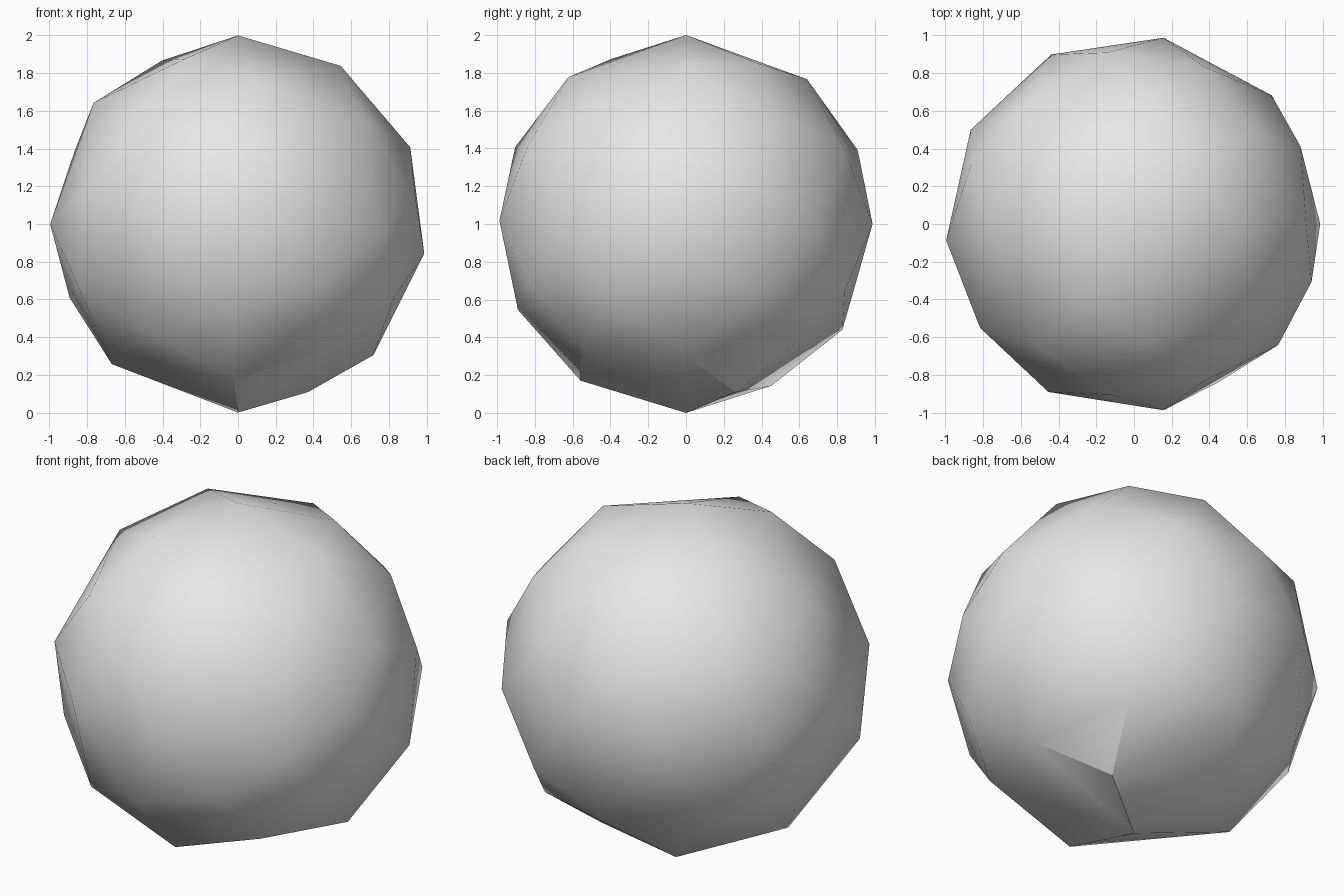
import bpy
import bmesh
from math import radians
from mathutils import Matrix, Vector

# Remove the default cube only
default_cube = bpy.data.objects.get("Cube")
if default_cube:
    bpy.data.objects.remove(default_cube, do_unlink=True)

RADIUS = 1.0

# Corners of the cut ball as (azimuth, latitude) in degrees, belt by belt
upper_cap = [(0, 57), (47, 58), (144, 60), (234, 61), (278, 51), (86, 50)]
upper_belt = [(0, 24), (36, 35), (66, 24), (99, 23), (133, 30), (160, 23),
              (181, 40), (231, 34), (262, 24), (293, 24), (324, 35)]
middle_belt = [(25, 13), (43, -2), (81, 0), (116, 0), (150, 0), (185, 0),
               (214, 10), (243, 1), (279, 1), (320, -3), (342, 8), (0, -9)]
lower_belt = [(25, -21), (64, -21), (92, -34), (134, -30), (166, -23),
              (206, -19), (233, -34), (267, -27), (298, -18), (334, -23)]
lower_cap = [(0, -44), (48, -39), (119, -59), (180, -48), (268, -56),
             (314, -39), (35, -63)]


def on_sphere(azimuth, latitude):
    """Point on the ball, with the ball resting on the ground plane."""
    tilt = Matrix.Rotation(radians(-latitude), 4, "Y")
    turn = Matrix.Rotation(radians(azimuth), 4, "Z")
    direction = turn @ tilt @ Vector((RADIUS, 0, 0))
    return direction + Vector((0, 0, RADIUS))


def flat_material(name, colour):
    material = bpy.data.materials.new(name)
    material.use_nodes = True
    material.diffuse_color = colour
    shader = material.node_tree.nodes["Principled BSDF"]
    shader.inputs["Base Color"].default_value = colour
    return material


def build_ball(name, corners, material):
    """Wrap flat facets around the corner points."""
    bm = bmesh.new()
    for corner in corners:
        bm.verts.new(on_sphere(*corner))
    bmesh.ops.convex_hull(bm, input=bm.verts[:])
    bmesh.ops.recalc_face_normals(bm, faces=bm.faces[:])
    mesh = bpy.data.meshes.new(name)
    bm.to_mesh(mesh)
    bm.free()
    mesh.materials.append(material)
    ball = bpy.data.objects.new(name, mesh)
    bpy.context.collection.objects.link(ball)
    return ball


# Ball with a pole at the top and at the bottom
poles = [(0, 90), (0, -90)]
corners = poles + upper_cap + upper_belt + middle_belt + lower_belt + lower_cap
grey = flat_material("plain grey", (0.8, 0.8, 0.8, 1.0))
ball = build_ball("faceted_ball", corners, grey)

# Soften only the shallow edges, keep the steep ones crisp
bpy.ops.object.select_all(action="DESELECT")
ball.select_set(True)
bpy.context.view_layer.objects.active = ball
bpy.ops.object.shade_smooth_by_angle(angle=radians(30))
